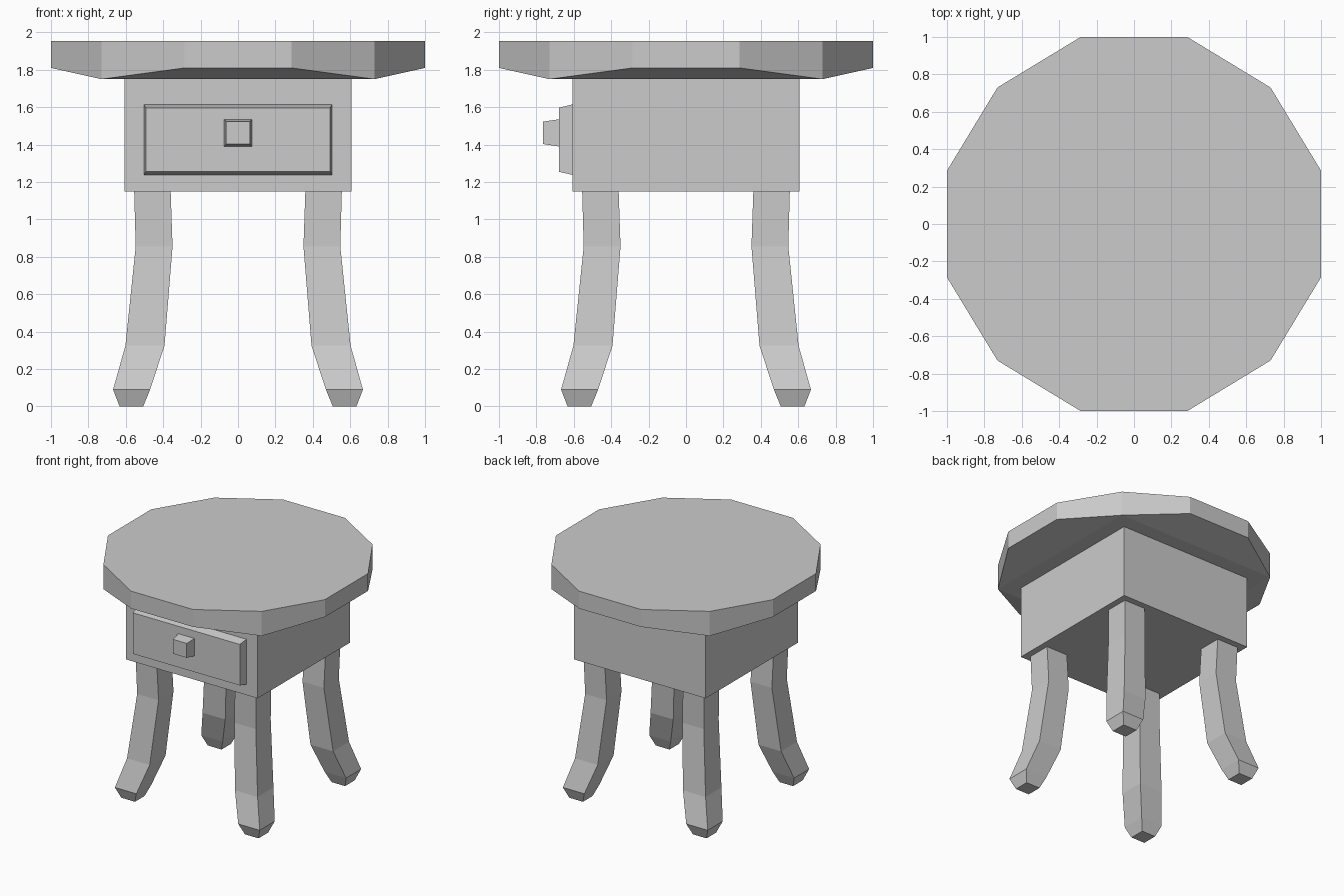
import bpy, bmesh

if "Cube" in bpy.data.objects:
    bpy.data.objects.remove(bpy.data.objects["Cube"])


def make_object(name, bm):
    bmesh.ops.recalc_face_normals(bm, faces=bm.faces)
    mesh = bpy.data.meshes.new(name)
    bm.to_mesh(mesh)
    bm.free()
    obj = bpy.data.objects.new(name, mesh)
    bpy.context.collection.objects.link(obj)
    return obj


def loft(name, rings):
    """Capped solid through a list of equal-length point rings."""
    bm = bmesh.new()
    loops = [[bm.verts.new(p) for p in ring] for ring in rings]
    n = len(loops[0])
    for a, b in zip(loops, loops[1:]):
        for i in range(n):
            j = (i + 1) % n
            bm.faces.new((a[i], a[j], b[j], b[i]))
    bm.faces.new(loops[0])
    bm.faces.new(loops[-1])
    return make_object(name, bm)


def rect_xz(y, hx, z0, z1):
    return [(-hx, y, z0), (hx, y, z0), (hx, y, z1), (-hx, y, z1)]


# Tabletop: twelve-sided slab, underside bevelled up between four low corners
TOP, EDGE, LOW = 1.955, 1.81, 1.75
quarter = [(1.0, -0.285), (1.0, 0.285), (0.73, 0.73)]
outline = []
for _ in range(4):
    outline += quarter
    quarter = [(-y, x) for x, y in quarter]

bm = bmesh.new()
upper = [bm.verts.new((x, y, TOP)) for x, y in outline]
lower = [bm.verts.new((x, y, LOW if i % 3 == 2 else EDGE))
         for i, (x, y) in enumerate(outline)]
bm.faces.new(upper)
for i in range(12):
    j = (i + 1) % 12
    bm.faces.new((upper[i], lower[i], lower[j], upper[j]))
for i in range(0, 12, 3):
    bm.faces.new((lower[i - 1], lower[i], lower[i + 1], lower[i + 2]))
bm.faces.new([lower[i] for i in (2, 5, 8, 11)])
make_object("tabletop", bm)

# Box body
loft("body", [rect_xz(-0.607, 0.607, 1.15, 1.75), rect_xz(0.607, 0.607, 1.15, 1.75)])

# Drawer front and knob
loft("drawer_front", [rect_xz(-0.607, 0.503, 1.238, 1.615),
                      rect_xz(-0.68, 0.493, 1.255, 1.597)])
loft("drawer_knob", [rect_xz(-0.68, 0.075, 1.39, 1.535),
                     rect_xz(-0.765, 0.063, 1.403, 1.523)])

# Curved legs: (z, inner, outer) sections, the same in x and y
sections = [(0.0, 0.507, 0.633), (0.09, 0.47, 0.668), (0.325, 0.393, 0.602),
            (0.855, 0.35, 0.547), (1.15, 0.36, 0.555)]
for side, sx in (("left", -1), ("right", 1)):
    for end, sy in (("front", -1), ("back", 1)):
        loft(f"{end}_{side}_leg",
             [[(sx * x, sy * y, z) for x, y in ((a, a), (b, a), (b, b), (a, b))]
              for z, a, b in sections])
